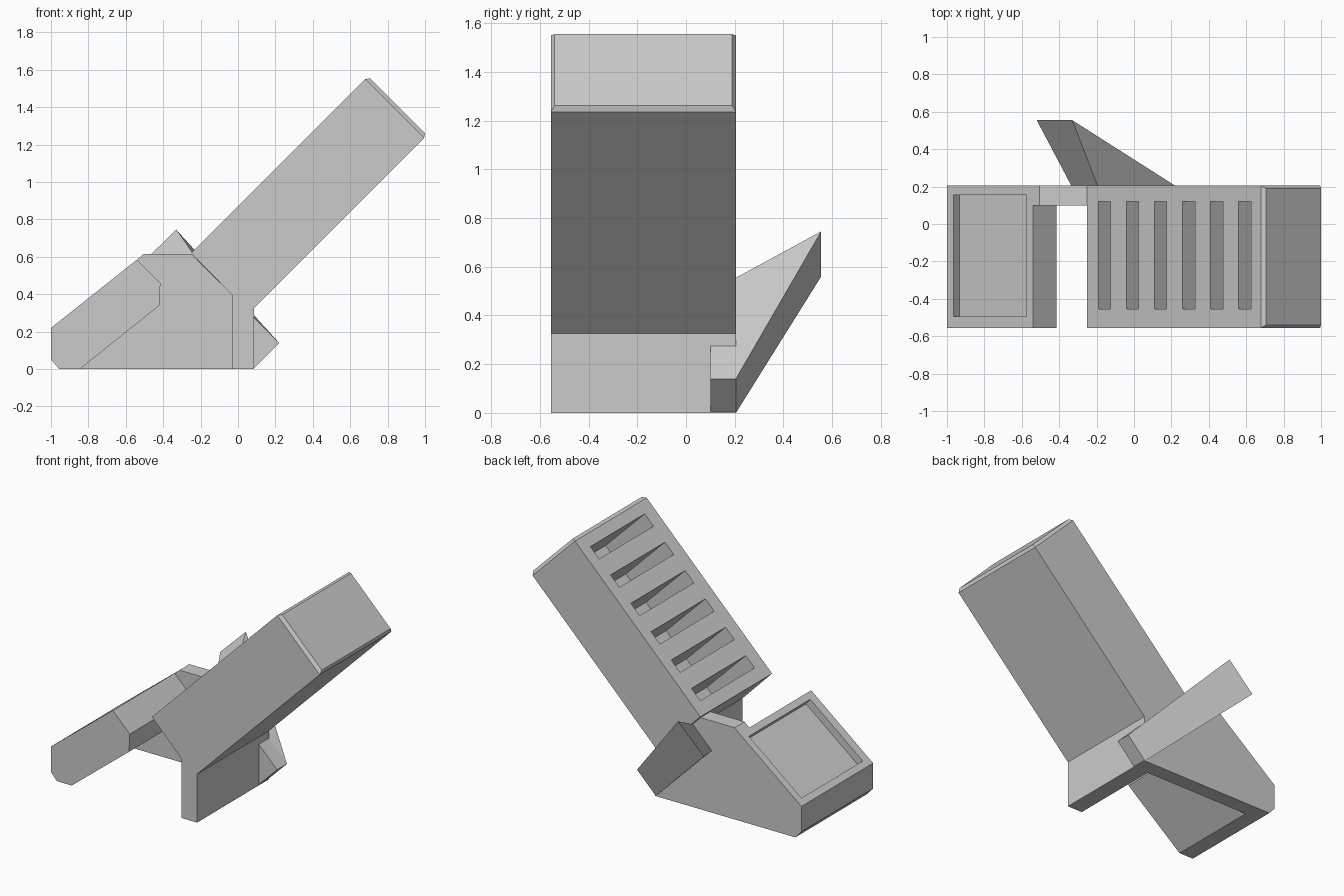
import bpy, bmesh, math
from mathutils import Vector

if "Cube" in bpy.data.objects:
    bpy.data.objects.remove(bpy.data.objects["Cube"])

grey = bpy.data.materials.new("light grey")
grey.diffuse_color = (0.6, 0.6, 0.6, 1)
grey.use_nodes = True
grey.node_tree.nodes["Principled BSDF"].inputs["Base Color"].default_value = grey.diffuse_color

Y_FRONT, Y_WALL, Y_BACK, Y_TIP = -0.555, 0.10, 0.205, 0.555


def finish(name, bm):
    bmesh.ops.recalc_face_normals(bm, faces=bm.faces)
    mesh = bpy.data.meshes.new(name)
    bm.to_mesh(mesh)
    bm.free()
    mesh.materials.append(grey)
    obj = bpy.data.objects.new(name, mesh)
    bpy.context.collection.objects.link(obj)
    return obj


def prism(profile, y0, y1):
    """Extrude an x-z outline from y0 to y1."""
    bm = bmesh.new()
    face = bm.faces.new([bm.verts.new((x, y0, z)) for x, z in profile])
    new = bmesh.ops.extrude_face_region(bm, geom=[face])["geom"]
    verts = [v for v in new if isinstance(v, bmesh.types.BMVert)]
    bmesh.ops.translate(bm, verts=verts, vec=(0, y1 - y0, 0))
    bmesh.ops.recalc_face_normals(bm, faces=bm.faces)
    return bm


def cut(target, bm):
    """Subtract a closed shape from the target."""
    cutter = finish("cutter", bm)
    cutter.hide_render = True
    mod = target.modifiers.new("cut", 'BOOLEAN')
    mod.operation, mod.solver, mod.object = 'DIFFERENCE', 'EXACT', cutter
    bpy.context.view_layer.objects.active = target
    bpy.ops.object.modifier_apply(modifier=mod.name)
    bpy.data.objects.remove(cutter)


def slot(a, b, inward, depth, y0, y1):
    """Cutter from lip points a, b on a sloped face, sunk along inward."""
    a, b, n = Vector(a), Vector(b), Vector(inward).normalized()
    out = -0.02 * n
    return prism([a + out, b + out, b + depth * n, a + depth * n], y0, y1)


# Slanted arm with its foot and a chamfered end cap
bm = prism([(-0.25, 0.62), (0.68, 1.55), (0.995, 1.235), (0.085, 0.325),
            (0.085, 0), (-0.03, 0), (-0.03, 0.395)], Y_FRONT, Y_BACK)
end = max(bm.faces, key=lambda f: f.calc_center_median().x)
bmesh.ops.inset_individual(bm, faces=[end], thickness=0.022, depth=0.022)
arm = finish("arm", bm)

# Six deep slots across the upper side of the arm
for i in range(6):
    x = -0.19 + 0.15 * i
    cut(arm, slot((x, x + 0.87), (x + 0.065, x + 0.935), (1, -1), 0.41, -0.455, 0.12))

# Panel block with a shallow recess in its slope
block = finish("panel_block", prism(
    [(-1, 0.05), (-1, 0.22), (-0.54, 0.585), (-0.415, 0.46), (-0.42, 0.34),
     (-0.845, 0), (-0.955, 0)], Y_FRONT, Y_BACK))
slope = 0.365 / 0.46
cut(block, slot((-0.965, 0.22 + 0.035 * slope), (-0.575, 0.22 + 0.425 * slope),
                (slope, -1), 0.05, -0.495, 0.155))

# Thin rear wall joining block and arm
finish("rear_wall", prism(
    [(-0.845, 0), (-0.42, 0.34), (-0.415, 0.46), (-0.54, 0.585), (-0.505, 0.615),
     (-0.25, 0.615), (-0.03, 0.395), (-0.03, 0)], Y_WALL, Y_BACK))

# Wedge fin: a tilted bar through the wall, tapering to an edge at the back
section = [(-0.195, 0.555), (0.22, 0.14), (0.08, 0), (-0.335, 0.415)]
bm = prism(section, Y_WALL, Y_BACK)
back = max(bm.faces, key=lambda f: f.calc_center_median().y)
p = {}
for v in back.verts:
    i = min(range(4), key=lambda k: (Vector(section[k]) - v.co.xz).length)
    p[i] = v
bm.faces.remove(back)
high = bm.verts.new((-0.33, Y_TIP, 0.745))
low = bm.verts.new((-0.52, Y_TIP, 0.56))
for loop in ((p[0], p[1], high), (p[1], p[2], low, high),
             (p[2], p[3], low), (p[3], p[0], high, low)):
    bm.faces.new(loop)
finish("fin", bm)
